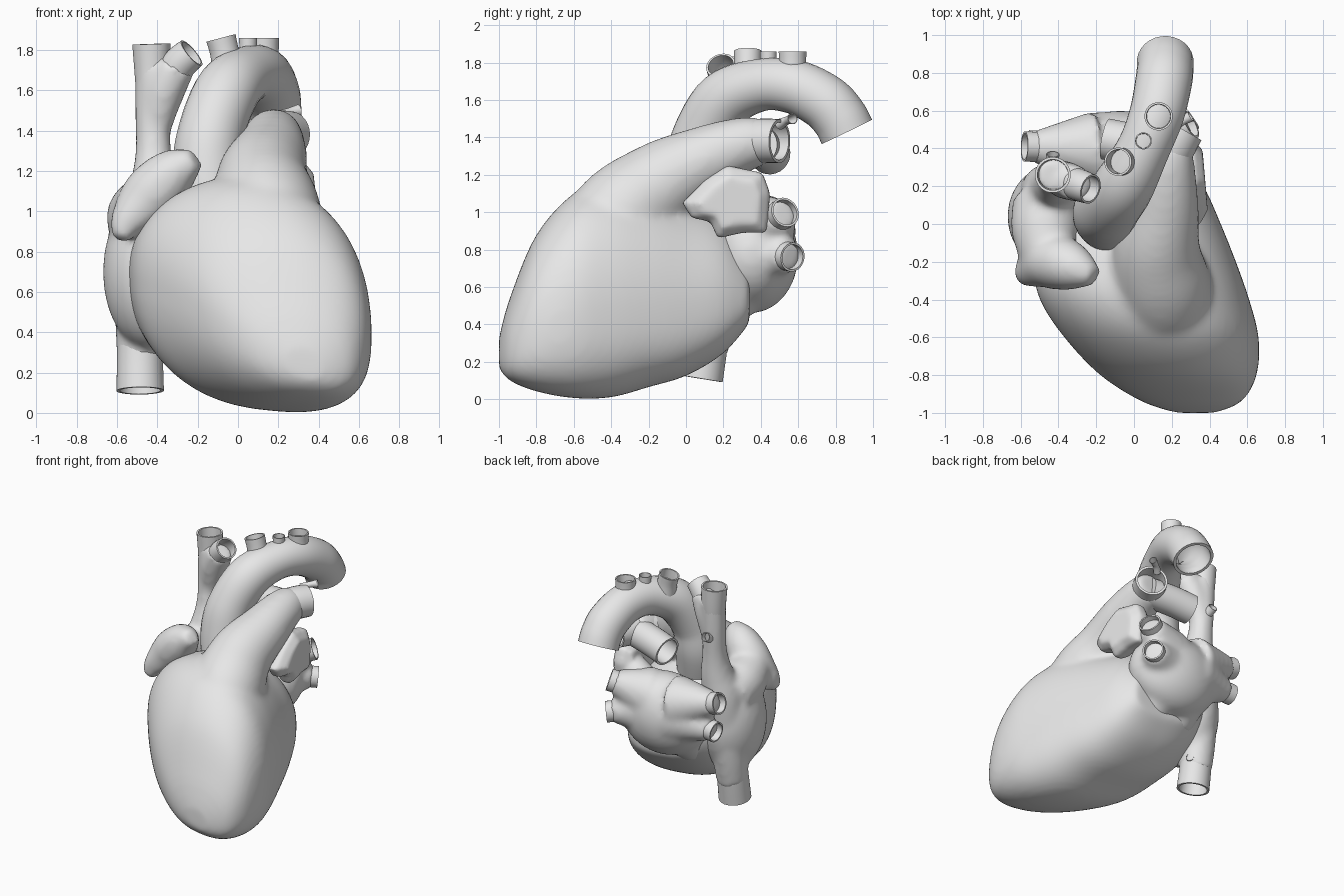
import bpy, bmesh, math
from mathutils import Vector, Matrix

cube = bpy.data.objects.get("Cube")
if cube:
    bpy.data.objects.remove(cube)

grey = bpy.data.materials.new("light_grey")
grey.use_nodes = True
grey.diffuse_color = (0.8, 0.8, 0.8, 1)
grey.node_tree.nodes["Principled BSDF"].inputs["Base Color"].default_value = (0.8, 0.8, 0.8, 1)


def spline(points, steps=6):
    """Catmull-Rom through tuples of any length."""
    out = []
    for i in range(len(points) - 1):
        a, b, c, d = (points[max(i - 1, 0)], points[i], points[i + 1],
                      points[min(i + 2, len(points) - 1)])
        for k in range(steps):
            t = k / steps
            out.append([0.5 * (2 * q + (r - p) * t + (2 * p - 5 * q + 4 * r - s) * t ** 2
                               + (3 * q - p - 3 * r + s) * t ** 3)
                        for p, q, r, s in zip(a, b, c, d)])
    return out + [list(points[-1])]


def loft(bm, rings):
    """Skin closed rings of points and cap both ends."""
    rows = [[bm.verts.new(p) for p in ring] for ring in rings]
    for a, b in zip(rows, rows[1:]):
        for i in range(len(a)):
            j = (i + 1) % len(a)
            bm.faces.new((a[i], a[j], b[j], b[i]))
    bm.faces.new(rows[0][::-1])
    bm.faces.new(rows[-1])


def add_path(bm, path, hollow=False, sides=28):
    """Round tube along (x, y, z, radius) points; hollow opens its last end."""
    pts = spline(path)
    centres = [Vector(p[:3]) for p in pts]
    rings, inner, normal = [], [], None
    for i, c in enumerate(centres):
        tangent = (centres[min(i + 1, len(pts) - 1)] - centres[max(i - 1, 0)]).normalized()
        normal = normal or tangent.orthogonal()
        normal = (normal - tangent * normal.dot(tangent)).normalized()
        side = tangent.cross(normal)
        spokes = [normal * math.cos(math.tau * k / sides) + side * math.sin(math.tau * k / sides)
                  for k in range(sides)]
        rings.append([c + s * pts[i][3] for s in spokes])
        inner.append([c + s * pts[i][3] * 0.86 for s in spokes])
    loft(bm, rings + inner[:1:-1] if hollow else rings)


def add_ball(bm, centre, radii):
    bmesh.ops.create_icosphere(bm, subdivisions=4, radius=1,
                               matrix=Matrix.Translation(centre) @ Matrix.Diagonal((*radii, 1)))


def finish(name, bm):
    bmesh.ops.recalc_face_normals(bm, faces=bm.faces)
    mesh = bpy.data.meshes.new(name)
    bm.to_mesh(mesh)
    bm.free()
    mesh.materials.append(grey)
    obj = bpy.data.objects.new(name, mesh)
    bpy.context.collection.objects.link(obj)
    bpy.ops.object.select_all(action="DESELECT")
    obj.select_set(True)
    bpy.context.view_layer.objects.active = obj
    bpy.ops.object.shade_smooth_by_angle(angle=math.radians(50))
    return obj


def blend(name, bm, voxel=0.02, rounds=10):
    """Fuse overlapping solids into one soft skin."""
    obj = finish(name, bm)
    remesh = obj.modifiers.new("fuse", "REMESH")
    remesh.mode = "VOXEL"
    remesh.voxel_size = voxel
    remesh.use_smooth_shade = True
    smooth = obj.modifiers.new("soften", "SMOOTH")
    smooth.factor = 0.5
    smooth.iterations = rounds


def vessel(name, *path):
    bm = bmesh.new()
    add_path(bm, path, hollow=True)
    finish(name, bm)


# Ventricles: slices of (y, left, right, bottom, top), fused with the pulmonary trunk
slices = [(-1.0, 0.22, 0.43, 0.16, 0.33), (-0.94, 0.04, 0.57, 0.1, 0.54),
          (-0.8, -0.18, 0.65, 0.045, 0.87), (-0.6, -0.37, 0.66, 0.01, 1.09),
          (-0.4, -0.5, 0.61, 0.015, 1.16), (-0.2, -0.54, 0.54, 0.07, 1.13),
          (0, -0.54, 0.46, 0.13, 1.06), (0.2, -0.48, 0.37, 0.25, 0.97),
          (0.34, -0.36, 0.27, 0.41, 0.8)]
bm = bmesh.new()
rings = []
for y, x0, x1, z0, z1 in spline(slices):
    hx, hz = (x1 - x0) / 2, (z1 - z0) / 2
    ring = []
    for k in range(48):
        c, s = math.cos(math.tau * k / 48), math.sin(math.tau * k / 48)
        power = 0.95 if s > 0 else 0.76 if c < 0 else 0.88
        c, s = (math.copysign(abs(v) ** power, v) for v in (c, s))
        sag = (0.27 if c > 0 else 0.2) * (1 + 0.6 * min(s, 0))
        ring.append(((x0 + x1) / 2 + hx * (c + 0.18 * s * s), y,
                     (z0 + z1) / 2 + hz * s - sag * hx * c))
    rings.append(ring)
loft(bm, rings)
add_path(bm, [(0.17, -0.7, 0.5, 0.18), (0.16, -0.4, 0.93, 0.26), (0.12, -0.15, 1.14, 0.235),
              (0.16, 0.1, 1.28, 0.185), (0.175, 0.3, 1.36, 0.15), (0.18, 0.43, 1.38, 0.125)])
blend("ventricles", bm, rounds=24)

# Pulmonary artery branches and the small ligament
vessel("left_pulmonary_artery", (0.13, 0.26, 1.36, 0.12), (0.2, 0.4, 1.38, 0.12),
       (0.255, 0.5, 1.38, 0.117))
vessel("right_pulmonary_artery", (0.18, 0.38, 1.36, 0.11), (0, 0.42, 1.34, 0.11),
       (-0.15, 0.45, 1.31, 0.11))
vessel("arterial_ligament", (0.2, 0.5, 1.47, 0.03), (0.25, 0.54, 1.49, 0.022),
       (0.3, 0.57, 1.5, 0.03))

# Aorta and the three branches on its arch
vessel("aorta", (-0.12, 0, 0.95, 0.16), (-0.15, 0.05, 1.2, 0.175), (-0.13, 0.09, 1.4, 0.165),
       (-0.05, 0.21, 1.6, 0.16), (0.05, 0.4, 1.68, 0.14), (0.12, 0.58, 1.67, 0.145),
       (0.155, 0.74, 1.59, 0.15), (0.165, 0.82, 1.505, 0.15), (0.165, 0.86, 1.43, 0.15))
for name, x, y, r, lean in (("first", -0.085, 0.33, 0.075, 0.04),
                            ("second", 0.05, 0.44, 0.045, 0), ("third", 0.13, 0.57, 0.075, 0)):
    vessel(name + "_arch_branch", (x + lean, y, 1.66, r * 1.1), (x + lean / 2, y, 1.78, r * 0.97),
           (x, y, 1.86, r))

# Right atrium, its auricle and the course of the great veins, all in one skin
bm = bmesh.new()
add_ball(bm, (-0.435, 0.04, 0.7), (0.235, 0.27, 0.39))
add_path(bm, [(-0.42, 0.26, 1.74, 0.093), (-0.425, 0.255, 1.5, 0.087), (-0.42, 0.24, 1.3, 0.09),
              (-0.42, 0.21, 1.12, 0.12), (-0.45, 0.17, 0.9, 0.15), (-0.48, 0.14, 0.5, 0.13),
              (-0.485, 0.11, 0.25, 0.115)])
add_path(bm, [(-0.41, 0.25, 1.4, 0.075), (-0.37, 0.235, 1.58, 0.1), (-0.3, 0.21, 1.73, 0.095)])
add_path(bm, [(-0.58, -0.29, 0.86, 0.04), (-0.55, -0.25, 0.94, 0.09), (-0.44, -0.2, 1.07, 0.145),
              (-0.32, -0.23, 1.19, 0.125), (-0.21, -0.28, 1.26, 0.055)])
add_path(bm, [(-0.47, 0.14, 0.93, 0.17), (-0.47, -0.03, 0.98, 0.18), (-0.46, -0.18, 1.05, 0.14)])
blend("right_atrium", bm, rounds=12)

# Venae cavae
vessel("superior_vena_cava", (-0.42, 0.25, 1.5, 0.08), (-0.425, 0.26, 1.68, 0.088),
       (-0.43, 0.26, 1.83, 0.095))
vessel("brachiocephalic_vein", (-0.36, 0.24, 1.6, 0.075), (-0.3, 0.21, 1.72, 0.085),
       (-0.23, 0.185, 1.785, 0.08))
vessel("azygos_vein", (-0.42, 0.27, 1.43, 0.04), (-0.43, 0.33, 1.45, 0.035),
       (-0.43, 0.37, 1.47, 0.035))
vessel("inferior_vena_cava", (-0.47, 0.14, 0.55, 0.12), (-0.485, 0.11, 0.3, 0.115),
       (-0.485, 0.08, 0.11, 0.118))
vessel("coronary_vein", (-0.46, 0.13, 0.3, 0.03), (-0.41, 0.15, 0.3, 0.03),
       (-0.38, 0.17, 0.3, 0.03))

# Left atrium flaring into four pulmonary veins
veins = {"left_upper": (0.3, 0.53, 1.0, 0.082), "left_lower": (0.3, 0.57, 0.76, 0.078),
         "right_upper": (-0.58, 0.41, 1.0, 0.08), "right_lower": (-0.56, 0.42, 0.77, 0.077)}
bm = bmesh.new()
add_ball(bm, (-0.07, 0.35, 0.77), (0.36, 0.25, 0.31))
for x in (-0.2, 0.02):
    add_path(bm, [(x, 0.18, 0.48, 0.14), (x, 0.32, 0.66, 0.17), (x, 0.42, 0.82, 0.19)])
for name, (x, y, z, r) in veins.items():
    root = Vector((0.06 if x > 0 else -0.22, 0.4, 0.85 + (z - 0.88) * 0.5))
    end = Vector((x, y, z))
    near, far = root.lerp(end, 0.6), root.lerp(end, 0.88)
    add_path(bm, [(*root, 0.2), (*near, r * 1.5), (*far, r * 1.05)])
    vessel(name + "_pulmonary_vein", (*near, r), (*far, r), (*end, r))
blend("left_atrium", bm, rounds=14)

# Left auricle: a flat leaf with a puffed middle
leaf = [(-0.02, 1.05), (0.1, 1.17), (0.22, 1.25), (0.41, 1.21), (0.45, 1.1), (0.43, 0.89),
        (0.3, 0.89), (0.17, 0.86), (0.13, 0.95), (0.03, 0.97)]
bm = bmesh.new()
loft(bm, [[(x - 0.06 * y, 0.26 + (y - 0.26) * f, 1.05 + (z - 1.05) * f) for y, z in leaf]
          for x, f in ((0.22, 0.8), (0.28, 1), (0.34, 1), (0.39, 0.7))])
add_path(bm, [(0.1, 0.36, 0.95, 0.12), (0.2, 0.34, 1.02, 0.11), (0.28, 0.3, 1.05, 0.09)])
blend("left_auricle", bm, 0.015, 7)
